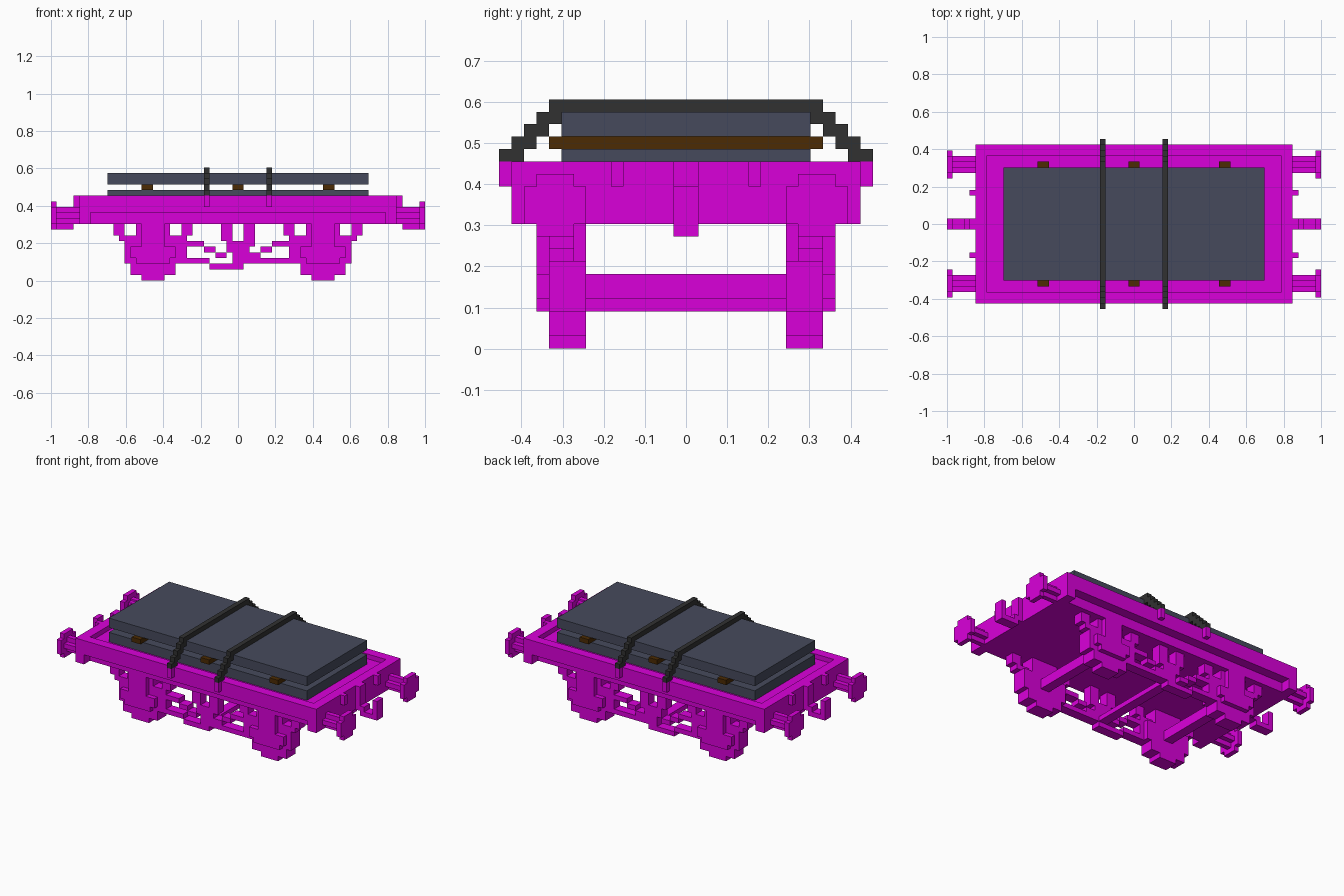
import bpy, bmesh
from mathutils import Matrix, Vector

if "Cube" in bpy.data.objects:
    bpy.data.objects.remove(bpy.data.objects["Cube"])

U = 1 / 33  # one block


def material(name, rgb):
    m = bpy.data.materials.new(name)
    m.use_nodes = True
    m.diffuse_color = (*rgb, 1)
    m.node_tree.nodes["Principled BSDF"].inputs["Base Color"].default_value = (*rgb, 1)
    return m


MAGENTA = material("magenta", (0.7, 0.0, 0.7))
SLATE = material("slate grey", (0.061, 0.068, 0.107))
WOOD = material("dark wood", (0.072, 0.024, 0.001))
BLACK = material("strap black", (0.031, 0.031, 0.031))


def blocks(name, mat, boxes, sx=(1,), sy=(1,)):
    """One object from boxes (x0, x1, y0, y1, z0, z1) in block units, mirrored by signs."""
    bm = bmesh.new()
    for a in sx:
        for b in sy:
            for x0, x1, y0, y1, z0, z1 in boxes:
                centre = Vector((a * (x0 + x1), b * (y0 + y1), z0 + z1)) * U / 2
                size = Vector((x1 - x0, y1 - y0, z1 - z0)) * U
                bmesh.ops.create_cube(bm, size=1, matrix=Matrix.Translation(centre) @ Matrix.Diagonal((*size, 1)))
    mesh = bpy.data.meshes.new(name)
    bm.to_mesh(mesh)
    bm.free()
    mesh.materials.append(mat)
    obj = bpy.data.objects.new(name, mesh)
    bpy.context.collection.objects.link(obj)
    return obj


BOTH = (1, -1)

# Chassis: solid floor, end sills, and overhanging side sills
blocks("floor", MAGENTA, [(-26, 26, -12, 12, 10, 14)])
blocks("end_sills", MAGENTA, [(26, 28, -14, 14, 10, 15)], sx=BOTH)
blocks("side_sills", MAGENTA, [(-26, 26, 12, 14, 12, 15)], sy=BOTH)
blocks("end_brackets", MAGENTA, [(28, 29, 5, 6, 13, 15)], BOTH, BOTH)

# Buffers: cross-shaped shafts and rounded heads
blocks("buffers", MAGENTA, [
    (28, 32, 9, 12, 11, 12), (28, 32, 10, 11, 10, 11), (28, 32, 10, 11, 12, 13),
    (32, 33, 8, 13, 10, 13), (32, 33, 9, 12, 9, 10), (32, 33, 9, 12, 13, 14)], BOTH, BOTH)

# Coupling hooks
blocks("coupling_hooks", MAGENTA, [
    (28, 29, -1, 1, 10, 15), (29, 30, -1, 1, 10, 11), (29, 33, -1, 1, 9, 10), (32, 33, -1, 1, 10, 13)], sx=BOTH)

# Axle guards, springs and axle boxes at the four corners
blocks("axle_guards", MAGENTA, [
    (13, 17, 8, 11, 0, 1), (11, 19, 8, 11, 1, 3), (10, 20, 8, 11, 3, 7), (12, 18, 8, 11, 7, 10)], BOTH, BOTH)
blocks("leaf_springs", MAGENTA, [
    (9, 21, 9, 11, 7, 8), (8, 10, 9, 11, 8, 10), (20, 22, 9, 11, 8, 10)], BOTH, BOTH)
blocks("axle_boxes", MAGENTA, [
    (12, 18, 11, 12, 3, 4), (11, 19, 11, 12, 4, 6), (13, 17, 11, 12, 6, 10)], BOTH, BOTH)
blocks("axles", MAGENTA, [(14, 16, -8, 8, 4, 6)], sx=BOTH)

# Brake linkage between the axles
blocks("brake_posts", MAGENTA, [(1, 3, 9, 11, 7, 10)], BOTH, BOTH)
blocks("brake_shoes", MAGENTA, [(9, 10, 9, 11, 3, 7)], BOTH, BOTH)
rods = [(-9, -6, 6, 7), (-6, -4, 5, 6), (-4, -2, 4, 5), (-2, 2, 5, 7), (-1, 2, 3, 5), (2, 4, 3, 5),
        (4, 6, 5, 6), (6, 9, 6, 7), (4, 9, 3, 4), (-9, -5, 3, 4), (-5, 1, 2, 3)]
blocks("brake_rods", MAGENTA, [(x0, x1, 9, 11, z0, z1) for x0, x1, z0, z1 in rods], sy=BOTH)
blocks("brake_hanger", MAGENTA, [(-2, 3, 9, 11, 6, 7)], sy=BOTH)
blocks("brake_shaft", MAGENTA, [(-1, 1, -9, 9, 3, 4)])

# Load: two slabs separated by wooden spacers
blocks("lower_slab", SLATE, [(-23, 23, -10, 10, 14, 16)])
blocks("upper_slab", SLATE, [(-23, 23, -10, 10, 17, 19)])
blocks("wood_spacers", WOOD, [(c - 1, c + 1, -11, 11, 16, 17) for c in (-16, 0, 16)])

# Tie-down straps stepping down to clips on the side sills
blocks("strap_tops", BLACK, [(5, 6, -11, 11, 19, 20)], sx=BOTH)
blocks("strap_sides", BLACK, [(5, 6, 10 + i, 12 + i, 18 - i, 19 - i) for i in range(4)], BOTH, BOTH)
blocks("strap_clips", MAGENTA, [(5, 6, 14, 15, 13, 15)], BOTH, BOTH)
